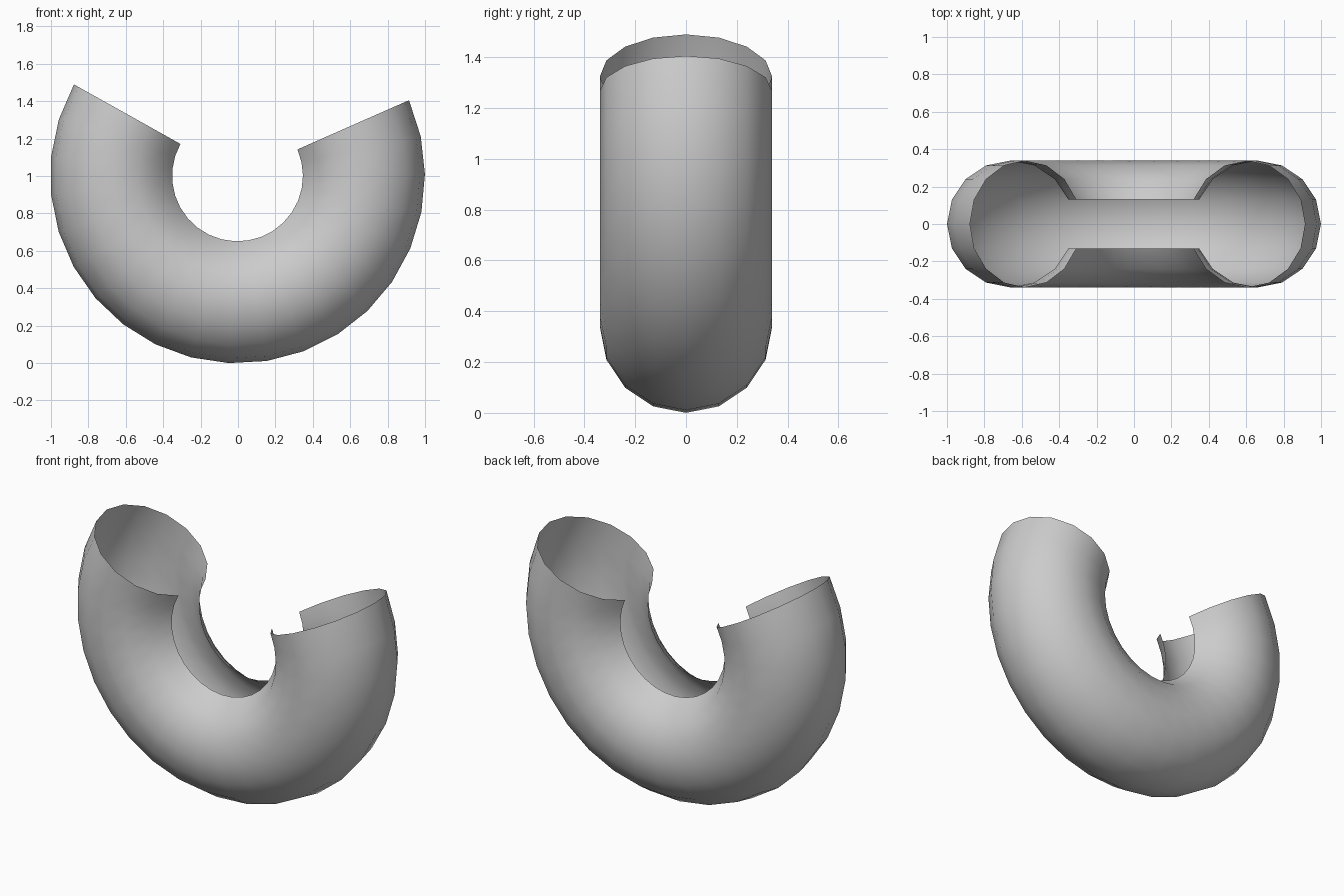
import bpy, bmesh
from math import sin, cos, radians

if "Cube" in bpy.data.objects:
    bpy.data.objects.remove(bpy.data.objects["Cube"])

RING, TUBE = 0.663, 0.339          # ring radius, tube radius
START, END, STEPS = 150.8, 383.8, 20
SIDES = 16

# Tube section: 16-sided circle with the innermost point left out (slot)
section = [(RING + TUBE * cos(radians(a)), TUBE * sin(radians(a)))
           for a in (-157.5 + i * 360 / SIDES for i in range(SIDES - 1))]

# Sweep the open section around the y axis
bm = bmesh.new()
rings = []
for i in range(STEPS + 1):
    t = radians(START + (END - START) * i / STEPS)
    rings.append([bm.verts.new((r * cos(t), y, r * sin(t))) for r, y in section])
for a, b in zip(rings, rings[1:]):
    for j in range(len(section) - 1):
        bm.faces.new((a[j], b[j], b[j + 1], a[j + 1]))

# Centre on x and stand on the ground
xs = [v.co.x for v in bm.verts]
zs = [v.co.z for v in bm.verts]
bmesh.ops.translate(bm, verts=bm.verts,
                    vec=(-(min(xs) + max(xs)) / 2, 0, -min(zs)))

# Make the shell face outward
bm.normal_update()
f = rings[10][7].link_faces[0]
if f.normal.z > 0:
    bmesh.ops.reverse_faces(bm, faces=bm.faces)
for f in bm.faces:
    f.smooth = True

mesh = bpy.data.meshes.new("slotted_ring_shell")
bm.to_mesh(mesh)
bm.free()
bpy.context.collection.objects.link(bpy.data.objects.new("slotted_ring_shell", mesh))
